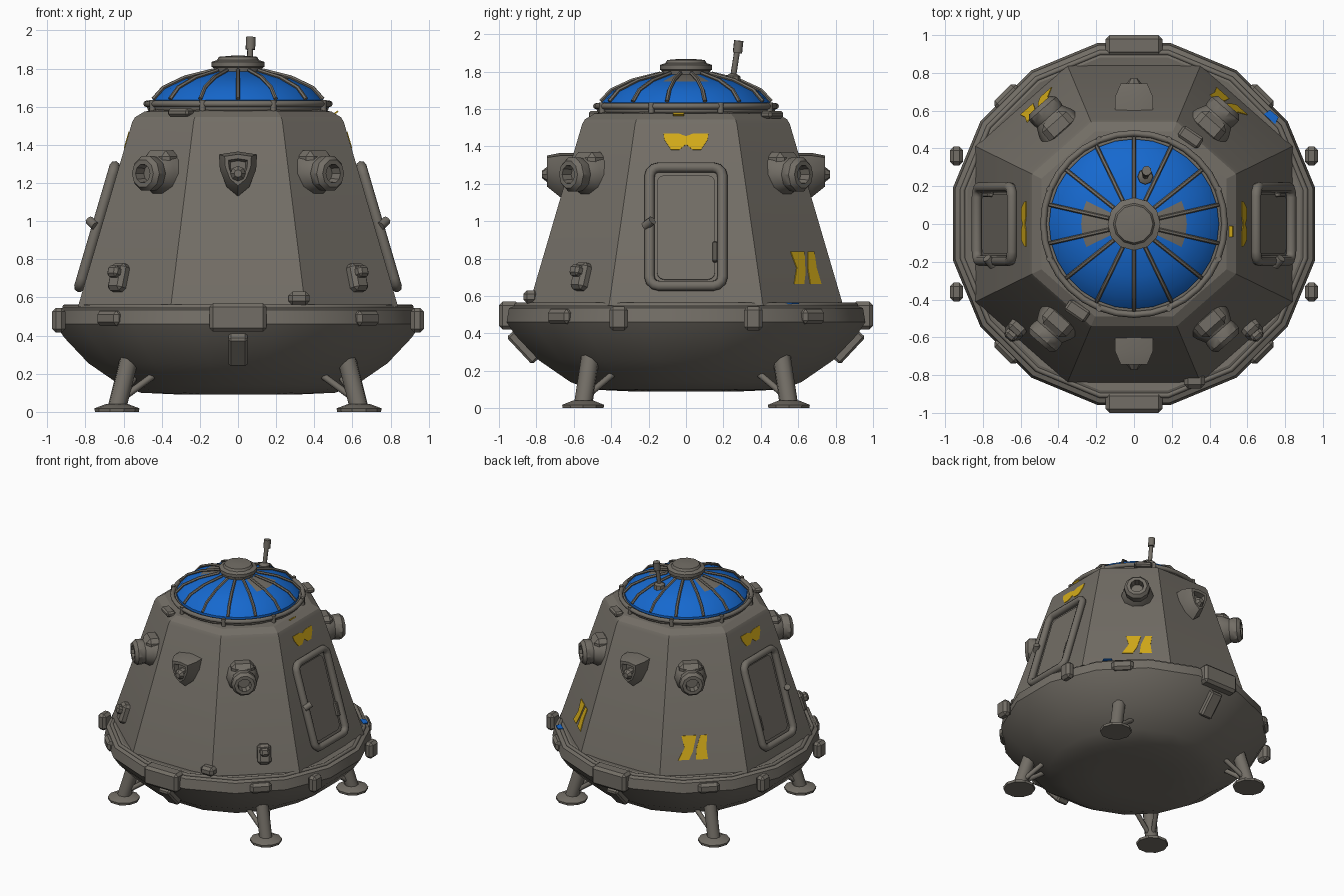
import bpy, bmesh
from math import sin, cos, pi, atan2, radians
from mathutils import Vector, Matrix

cube = bpy.data.objects.get("Cube")
if cube:
    bpy.data.objects.remove(cube)


def material(name, rgb):
    m = bpy.data.materials.new(name)
    m.use_nodes = True
    m.diffuse_color = (*rgb, 1)
    m.node_tree.nodes["Principled BSDF"].inputs["Base Color"].default_value = (*rgb, 1)
    return m


GREY = material("warm_grey_metal", (0.17, 0.155, 0.132))
BLUE = material("blue_glass", (0.008, 0.14, 0.62))
YELLOW = material("yellow_paint", (0.66, 0.41, 0.01))


def finish(name, bm, mats=(GREY,), matrix=None, angle=35):
    me = bpy.data.meshes.new(name)
    bmesh.ops.recalc_face_normals(bm, faces=bm.faces)
    bm.to_mesh(me)
    bm.free()
    for m in mats:
        me.materials.append(m)
    me.shade_smooth()
    me.set_sharp_from_angle(angle=radians(angle))
    ob = bpy.data.objects.new(name, me)
    bpy.context.collection.objects.link(ob)
    if matrix:
        ob.matrix_world = matrix
    return ob


def loft(name, rings, **kw):
    """Skin a list of equal-length point rings and cap both ends."""
    bm = bmesh.new()
    vs = [[bm.verts.new(p) for p in r] for r in rings]
    n = len(vs[0])
    for a, b in zip(vs, vs[1:]):
        for i in range(n):
            j = (i + 1) % n
            bm.faces.new((a[i], a[j], b[j], b[i]))
    bm.faces.new(vs[0])
    bm.faces.new(vs[-1])
    return finish(name, bm, **kw)


def circle(r, z, n, turn=0.0):
    return [(r * cos(2 * pi * i / n + turn), r * sin(2 * pi * i / n + turn), z) for i in range(n)]


def lathe(name, profile, n, turn=0.0, **kw):
    return loft(name, [circle(r, z, n, turn) for r, z in profile], **kw)


def box(name, size, matrix, bevel=0.012):
    bm = bmesh.new()
    bmesh.ops.create_cube(bm, size=1)
    bmesh.ops.scale(bm, vec=size, verts=bm.verts)
    bmesh.ops.bevel(bm, geom=bm.edges[:], offset=bevel, segments=1, affect='EDGES')
    return finish(name, bm, matrix=matrix, angle=25)


def tube(name, pts, r, cyclic=False, matrix=None, res=2):
    """Round bar along a path, turned into a mesh."""
    cu = bpy.data.curves.new(name, 'CURVE')
    cu.dimensions = '3D'
    cu.bevel_depth, cu.bevel_resolution, cu.use_fill_caps = r, res, True
    sp = cu.splines.new('POLY')
    sp.points.add(len(pts) - 1)
    for p, q in zip(sp.points, pts):
        p.co = (*q, 1)
    sp.use_cyclic_u = cyclic
    tmp = bpy.data.objects.new(name + "_path", cu)
    bpy.context.collection.objects.link(tmp)
    bpy.context.view_layer.update()
    me = bpy.data.meshes.new_from_object(tmp.evaluated_get(bpy.context.evaluated_depsgraph_get()))
    bpy.data.objects.remove(tmp)
    bm = bmesh.new()
    bm.from_mesh(me)
    bpy.data.meshes.remove(me)
    return finish(name, bm, matrix=matrix, angle=50)


def plate(name, outline, mat, matrix, depth=0.008):
    return loft(name, [[(x, y, h) for x, y in outline] for h in (-0.004, depth - 0.004)],
                mats=(mat,), matrix=matrix)


# Hull: eight-sided tapering cabin
LOW, HIGH = (0.84, 0.55), (0.555, 1.52)
SLOPE = (HIGH[0] - LOW[0]) / (HIGH[1] - LOW[1])
CORNERS = [(1, 0.49), (0.42, 1), (-0.42, 1), (-1, 0.49), (-1, -0.49), (-0.42, -1), (0.42, -1), (1, -0.49)]
DIAG = atan2(0.58, 0.51)


def octagon(s, z):
    return [(x * s, y * s, z) for x, y in CORNERS]


loft("hull", [octagon(s, z) for s, z in
              (LOW, HIGH, (0.54, 1.545), (0.49, 1.575), (0.42, 1.585))], angle=20)


def wall(sx, sy, z, out=0.0, u=0.0, tilt=True):
    """Frame on a hull face: x along the wall, y up it, z outward."""
    diag = sx and sy
    a = atan2(sy * sin(DIAG), sx * cos(DIAG)) if diag else atan2(sy, sx)
    u = u * sx * sy if diag else u
    n, t = Vector((cos(a), sin(a), 0)), Vector((-sin(a), cos(a), 0))
    up = (Vector((0, 0, 1)) + n * SLOPE * tilt).normalized()
    normal = t.cross(up)
    base = n * (LOW[0] + SLOPE * (z - LOW[1])) * (1.029 if diag else 1) + Vector((0, 0, z))
    m = Matrix((t, up, normal)).transposed().to_4x4()
    m.translation = base + normal * out + t * u
    return m


# Base: faceted bowl with a thick rim
lathe("base_bowl", [(0.78, 0.54), (0.90, 0.56), (0.965, 0.535), (0.978, 0.46), (0.93, 0.39), (0.80, 0.255),
                    (0.63, 0.14), (0.52, 0.1), (0.3, 0.09)], 16, pi / 16, angle=25)
tube("rim_lip", circle(0.925, 0.55, 16, pi / 16), 0.014, True)

# Rim clamps
for sy, side in ((-1, "front"), (1, "back")):
    box(side + "_clamp", (0.3, 0.11, 0.15), Matrix.Translation((0, sy * 0.945, 0.495)), 0.02)
    box(side + "_clamp_strap", (0.1, 0.1, 0.2),
        Matrix.Translation((0, sy * 0.855, 0.34)) @ Matrix.Rotation(-sy * 0.75, 4, 'X'))
    for sx in (-1, 1):
        box(side + "_side_clamp", (0.07, 0.1, 0.13), Matrix.Translation((sx * 0.94, sy * 0.36, 0.48)), 0.02)
        box(side + "_rim_block", (0.1, 0.16, 0.08), Matrix.Translation((sx * 0.66, sy * 0.66, 0.49))
            @ Matrix.Rotation(sx * sy * pi / 4, 4, 'Z'), 0.02)
box("rim_valve", (0.11, 0.08, 0.07), Matrix.Translation((0.32, -0.83, 0.595)), 0.02)
plate("rim_marker", [(-0.04, -0.02), (0.04, -0.02), (0.03, 0.02), (-0.03, 0.02)], BLUE,
      Matrix.Translation((0.73, 0.57, 0.562)) @ Matrix.Rotation(-0.7, 4, 'Z'))

# Legs: foot pad, main strut, two braces
for sx in (-1, 1):
    for sy in (-1, 1):
        foot = Vector((sx * 0.635, sy * 0.55, 0))
        lathe("foot_pad", [(0.115, 0), (0.118, 0.018), (0.06, 0.04)], 10, matrix=Matrix.Translation(foot))
        tube("leg_strut", [foot + Vector((0, 0, 0.02)), (sx * 0.57, sy * 0.51, 0.28)], 0.05)
        for bx, by in ((0.43, 0.5), (0.53, 0.37)):
            tube("leg_brace", [foot + Vector((0, 0, 0.05)), (sx * bx, sy * by, 0.2)], 0.018)

# Side doors with frame, hinge, handle and badge
for sx, side in ((1, "left"), (-1, "right")):
    door = wall(sx, 0, 0.965)
    w, h, c = 0.195, 0.33, 0.05
    frame = [(x * (w - c) + c * cos(a), y * (h - c) + c * sin(a), 0.022)
             for x, y, a0 in ((1, 1, 0), (-1, 1, 1), (-1, -1, 2), (1, -1, 3))
             for a in [(a0 + k / 3) * pi / 2 for k in range(4)]]
    tube(side + "_door_frame", frame, 0.028, True, door)
    plate(side + "_door_panel", [(p[0] * 0.8, p[1] * 0.88) for p in frame], GREY, door, 0.012)
    box(side + "_door_handle", (0.025, 0.11, 0.035), door @ Matrix.Translation((sx * 0.155, -0.14, 0.015)), 0.006)
    tube(side + "_door_hinge", [(-sx * 0.22, 0.0, 0.03), (-sx * 0.18, 0.02, 0.07)], 0.024, matrix=door)
    badge = wall(sx, 0, 1.425)
    for k in (-1, 1):
        plate(side + "_badge_stripe", [(k * x, y) for x, y in
                                       ((0, 0.03), (0.04, 0.045), (0.12, 0.045), (0.115, 0.01),
                                        (0.08, -0.045), (0.035, -0.045), (0, -0.015))], YELLOW, badge)
plate("deck_marker", [(-0.03, -0.012), (0.03, -0.012), (0.03, 0.012), (-0.03, 0.012)], YELLOW,
      Matrix.Translation((0.515, -0.04, 1.57)) @ Matrix.Rotation(pi / 2, 4, 'Z') @ Matrix.Rotation(-0.6, 4, 'X'))

# Diagonal faces: round nozzles, low boxes, painted patches on the back
for sx in (-1, 1):
    for sy in (-1, 1):
        pod = wall(sx, sy, 1.25, u=0.04, tilt=False)
        lathe("nozzle", [(0.13, -0.08), (0.115, 0.02), (0.09, 0.07), (0.095, 0.09), (0.095, 0.125), (0.075, 0.15),
                         (0.05, 0.15), (0.045, 0.09)], 10, matrix=pod)
        box("nozzle_mount", (0.17, 0.2, 0.12), pod @ Matrix.Translation((0, 0.02, 0)), 0.03)
    low = wall(sx, -1, 0.7, u=-0.1)
    box("low_box", (0.1, 0.15, 0.1), low, 0.02)
    box("low_box_foot", (0.07, 0.06, 0.15), low @ Matrix.Translation((0, 0.02, 0.01)), 0.015)
    patch = wall(sx, 1, 0.75, u=0.04)
    plate("patch_left", [(-0.11, -0.09), (-0.03, -0.09), (0, -0.03), (0.03, 0.09), (-0.08, 0.09), (-0.06, 0)],
          YELLOW, patch)
    plate("patch_right", [(0.02, -0.09), (0.11, -0.09), (0.1, 0.0), (0.11, 0.09), (0.06, 0.09), (0.03, 0)],
          YELLOW, patch)

# Front and back hooded lamps
for sy, side in ((-1, "front"), (1, "back")):
    hood = wall(0, sy, 1.25, tilt=False)
    drop = [(0, -0.12), (0.06, -0.07), (0.095, 0.02), (0.1, 0.1), (0, 0.115), (-0.1, 0.1), (-0.095, 0.02),
            (-0.06, -0.07)]
    loft(side + "_lamp_hood", [[(x * s, y * s + dy, z) for x, y in drop] for s, dy, z in
                               ((1.0, 0, -0.08), (1.0, 0, 0.04), (0.7, 0.02, 0.11), (0.5, 0.02, 0.11),
                                (0.4, 0.02, 0.07))], matrix=hood)
    lathe(side + "_lamp", [(0.04, 0.05), (0.04, 0.11), (0.02, 0.135)], 8, matrix=hood)
    box(side + "_deck_box", (0.13, 0.07, 0.04), Matrix.Translation((0.3 * sy, 0.46 * sy, 1.57))
        @ Matrix.Rotation(-0.6, 4, 'Z'))

# Glass dome with two metal wedges
DOME = [(0.45, 1.58), (0.45, 1.635), (0.395, 1.695), (0.28, 1.748), (0.13, 1.785)]
dome = lathe("glass_dome", DOME, 28, mats=(BLUE, GREY), angle=40)
for p in dome.data.polygons:
    c = p.center
    if p.normal.z < 0.99 and c.xy.length < 0.3 and abs(c.y) < 0.42 * abs(c.x):
        p.material_index = 1

# Dome ribs, rail and posts
for i in range(14):
    a = 2 * pi * (i + 0.5) / 14
    tube("dome_rib", [((r + 0.006) * cos(a), (r + 0.006) * sin(a), z + 0.006) for r, z in DOME[1:]], 0.011, res=1)
tube("dome_rail", circle(0.48, 1.615, 32), 0.017, True)
tube("dome_seal", circle(0.455, 1.595, 32), 0.022, True)
for x, y, _ in circle(0.485, 0, 8, pi / 8):
    tube("rail_post", [(x, y, 1.55), (x, y, 1.635)], 0.016)

# Cap and antenna
lathe("dome_cap", [(0.12, 1.76), (0.13, 1.805), (0.14, 1.81), (0.14, 1.835), (0.11, 1.845), (0.1, 1.862),
                   (0.03, 1.868)], 12)
lathe("antenna_base", [(0.045, 1.72), (0.04, 1.775), (0.015, 1.79)], 8, matrix=Matrix.Translation((0.06, 0.25, 0)))
tube("antenna_rod", [(0.06, 0.25, 1.76), (0.065, 0.275, 1.92)], 0.016)
tube("antenna_tip", [(0.065, 0.275, 1.9), (0.067, 0.282, 1.965)], 0.026)
